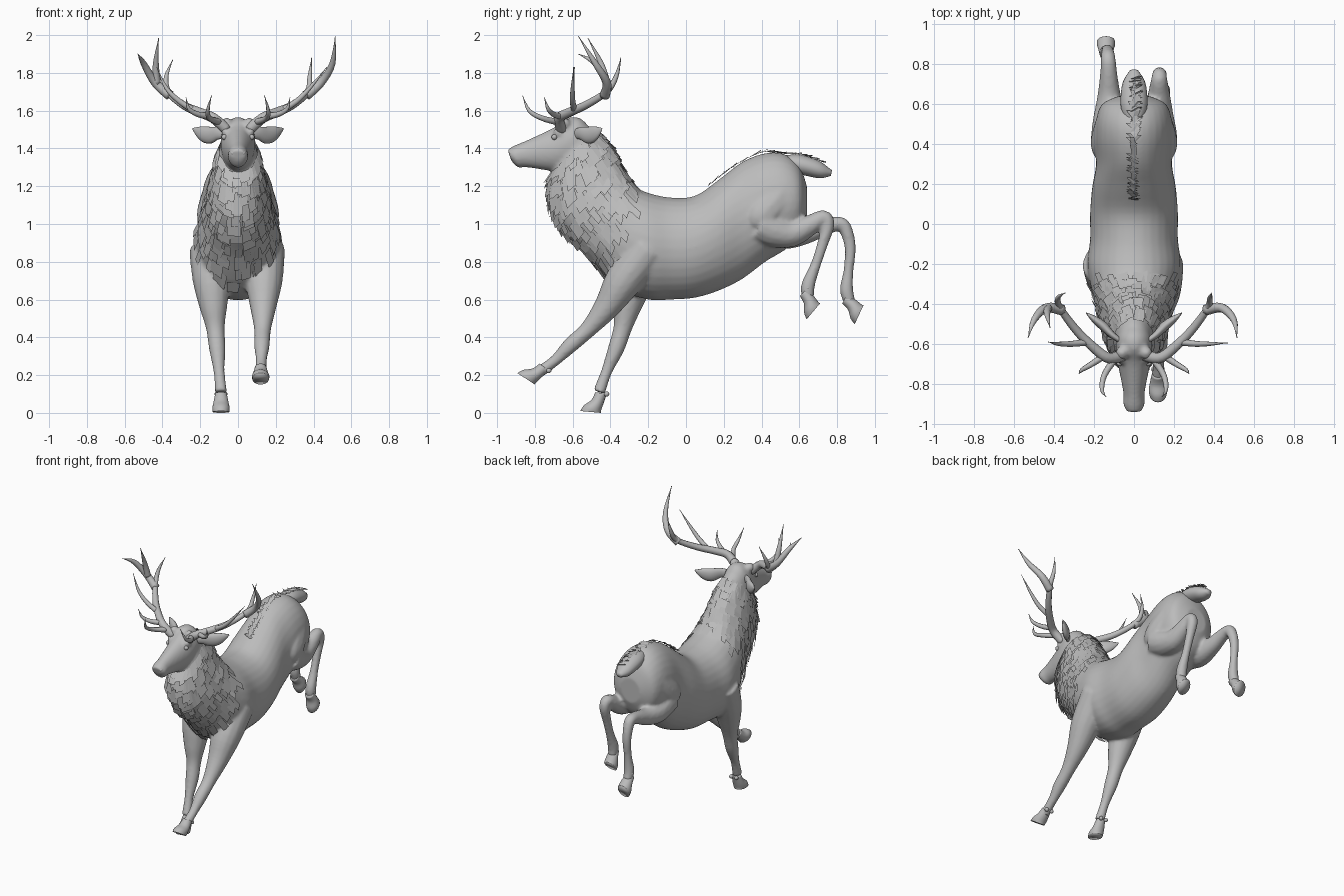
import bpy, bmesh, math, random
from mathutils import Vector

random.seed(4)
cube = bpy.data.objects.get("Cube")
if cube:
    bpy.data.objects.remove(cube, do_unlink=True)

grey = bpy.data.materials.new("plain grey")
grey.use_nodes = True
grey.diffuse_color = (0.5, 0.5, 0.5, 1)
grey.node_tree.nodes["Principled BSDF"].inputs["Base Color"].default_value = grey.diffuse_color


def spline(rows, t):
    """Catmull-Rom value at t through rows of equal length."""
    last = len(rows) - 1
    i = min(int(t), last - 1)
    f = t - i
    a, b, c, d = (rows[min(max(i + k, 0), last)] for k in (-1, 0, 1, 2))
    return [q + f * (r - p + f * (2 * p - 5 * q + 4 * r - s + f * (3 * (q - r) + s - p))) / 2
            for p, q, r, s in zip(a, b, c, d)]


def skin(bm, rings):
    """Close a series of equal rings into a solid."""
    loops = [[bm.verts.new(point) for point in ring] for ring in rings]
    count = len(loops[0])
    for low, high in zip(loops, loops[1:]):
        for i in range(count):
            after = (i + 1) % count
            bm.faces.new((low[i], low[after], high[after], high[i]))
    bm.faces.new(loops[0][::-1])
    bm.faces.new(loops[-1])


def section_point(rows, t, angle, x=0):
    """Point on a trunk given by top line, bottom line and half width."""
    top_y, top_z, low_y, low_z, width = spline(rows, t)
    s = math.sin(angle)
    return Vector((x + width * math.cos(angle),
                   (top_y + low_y + s * (top_y - low_y)) / 2,
                   (top_z + low_z + s * (top_z - low_z)) / 2))


def trunk(bm, rows, x=0, sides=32, steps=4):
    skin(bm, [[section_point(rows, k / steps, math.tau * i / sides, x) for i in range(sides)]
              for k in range((len(rows) - 1) * steps + 1)])


def limb(bm, rows, flip=1, aspect=1, sides=14, steps=4):
    """Tapered tube through (x, y, z, radius) rows."""
    samples = [spline(rows, k / steps) for k in range((len(rows) - 1) * steps + 1)]
    centres = [Vector((x * flip, y, z)) for x, y, z, radius in samples]
    rings, side = [], Vector((1, 0, 0))
    for i, centre in enumerate(centres):
        along = (centres[min(i + 1, len(centres) - 1)] - centres[max(i - 1, 0)]).normalized()
        if aspect != 1:
            side = along.cross(Vector((0, 0, 1)))
        side = (side - along * side.dot(along)).normalized()
        up = along.cross(side)
        radius = max(samples[i][3], 0.002)
        rings.append([centre + radius * (aspect * math.cos(a) * side + math.sin(a) * up)
                      for a in (math.tau * k / sides for k in range(sides))])
    skin(bm, rings)


def leg(bm, x_start, x_end, rows):
    """Limb through (y, z, radius) rows whose x drifts evenly from hip to foot."""
    last = len(rows) - 1
    limb(bm, [(x_start + (x_end - x_start) * i / last, *row) for i, row in enumerate(rows)])


def tine(bm, base, points, flip):
    """Antler branch that narrows steadily to a point."""
    last = len(points) - 1
    limb(bm, [(*point, base * math.sqrt(1 - i / last)) for i, point in enumerate(points)], flip, sides=10)


def hoof(bm, x, heel_y, heel_z, pitch):
    """Wedge from pastern to flat sole, with dewclaws, turned about its heel."""
    def place(forward, up):
        return (heel_y - forward * math.cos(pitch) + up * math.sin(pitch),
                heel_z + forward * math.sin(pitch) + up * math.cos(pitch))
    profile = [(.03, .11, -.03, .1, .03), (.05, .07, -.01, .04, .04),
               (.09, .04, 0, .01, .046), (.11, .01, 0, 0, .044)]
    trunk(bm, [(*place(a, b), *place(c, d), width) for a, b, c, d, width in profile], x)
    for side in (-1, 1):
        ball(bm, (x + side * .02, *place(-.03, .1)), .014)


def ball(bm, centre, radius):
    for v in bmesh.ops.create_uvsphere(bm, u_segments=16, v_segments=10, radius=radius)["verts"]:
        v.co += Vector(centre)


def card(bm, root, across, down, out, width, length, lift):
    """One flat tuft of fur, raised at its free end."""
    across = across * width / 2
    end = root + down * length + out * lift
    corners = (root - across, root + across, end + across * random.uniform(0.6, 1.1), end - across)
    bm.faces.new([bm.verts.new(corner) for corner in corners])


def finish(name, bm, solid=True):
    """Make the object; solid parts are smooth, fur stays flat."""
    if solid:
        bmesh.ops.recalc_face_normals(bm, faces=bm.faces)
    mesh = bpy.data.meshes.new(name)
    bm.to_mesh(mesh)
    bm.free()
    mesh.materials.append(grey)
    mesh.polygons.foreach_set("use_smooth", [solid] * len(mesh.polygons))
    obj = bpy.data.objects.new(name, mesh)
    bpy.context.collection.objects.link(obj)
    return obj


# Barrel: y, top z, bottom z, half width
barrel = [(.64, 1.2, 1.02, .08), (.6, 1.31, .93, .16), (.52, 1.37, .86, .19), (.42, 1.375, .8, .195),
          (.3, 1.33, .71, .19), (.18, 1.24, .65, .21), (.05, 1.15, .61, .22), (-.08, 1.14, .6, .22),
          (-.2, 1.165, .6, .235)]
# Neck and head: top y, top z, bottom y, bottom z, half width
neck = [(-.27, 1.2, -.36, .66, .215), (-.32, 1.26, -.52, .83, .18), (-.36, 1.33, -.65, .96, .155),
        (-.4, 1.4, -.72, 1.1, .13), (-.45, 1.46, -.72, 1.24, .107), (-.5, 1.51, -.68, 1.32, .09)]
head = [(-.5, 1.5, -.52, 1.38, .06), (-.56, 1.56, -.6, 1.31, .09), (-.63, 1.56, -.66, 1.28, .09),
        (-.7, 1.51, -.71, 1.28, .08), (-.85, 1.44, -.84, 1.3, .053), (-.91, 1.415, -.89, 1.3, .054),
        (-.945, 1.395, -.925, 1.335, .038)]
torso = [(y, top, y, low, width) for y, top, low, width in barrel] + neck

body = bmesh.new()
trunk(body, torso)
trunk(body, head)

# Legs: left front, right front, left hind, right hind
leg(body, .14, .12, [(-.2, .87, .11), (-.33, .7, .1), (-.42, .56, .07), (-.52, .44, .045),
                     (-.61, .36, .042), (-.69, .28, .03), (-.77, .22, .032)])
leg(body, -.15, -.09, [(-.2, .87, .11), (-.27, .7, .1), (-.31, .56, .074), (-.335, .45, .05),
                       (-.37, .34, .044), (-.42, .22, .03), (-.46, .11, .033)])
leg(body, .12, .135, [(.4, 1, .1), (.47, .965, .092), (.56, .95, .073), (.65, .99, .056), (.73, 1.035, .04),
                      (.75, .99, .036), (.725, .9, .03), (.685, .78, .028), (.645, .67, .037), (.65, .6, .03)])
leg(body, -.12, -.14, [(.4, 1, .1), (.52, .95, .085), (.64, .955, .06), (.75, .99, .044), (.82, 1, .038),
                       (.85, .96, .035), (.87, .87, .03), (.86, .75, .027), (.85, .65, .036), (.87, .58, .03)])
for side in (-1, 1):
    limb(body, [(.08, .53, 1.22, .09), (.09, .48, 1.13, .11), (.11, .4, 1.04, .11), (.11, .4, 1, .09)], side)
    # Brow ridges and antler pedicles
    ball(body, (side * .064, -.675, 1.485), .027)
    ball(body, (side * .06, -.645, 1.53), .033)

# Hooves
hooves = bmesh.new()
hoof(hooves, .12, -.8, .15, math.radians(28))
hoof(hooves, -.09, -.45, 0, 0)
hoof(hooves, .135, .71, .58, math.radians(-55))
hoof(hooves, -.14, .94, .57, math.radians(-70))
finish("hooves", hooves)

# Fuse the body into one smooth skin
deer = finish("body", body)
fuse = deer.modifiers.new("fuse", 'REMESH')
fuse.mode = 'VOXEL'
fuse.voxel_size = .01
fuse.use_smooth_shade = True
relax = deer.modifiers.new("relax", 'SMOOTH')
relax.factor = .5
relax.iterations = 8

# Tail
tail = bmesh.new()
limb(tail, [(0, .5, 1.33, .03), (0, .58, 1.32, .05), (0, .66, 1.3, .05), (0, .72, 1.28, .04),
            (0, .77, 1.27, .015)], aspect=1.3)
finish("tail", tail)

# Antlers: each side has its own tips, and the right crown forks once more
beam = [(.06, -.66, 1.5), (.13, -.67, 1.56), (.2, -.62, 1.59), (.29, -.53, 1.63), (.37, -.42, 1.7), (.38, -.37, 1.78)]
crown = [(.36, -.43, 1.68), (.44, -.42, 1.75), (.5, -.48, 1.85)]
fork = [(.43, -.42, 1.74), (.435, -.45, 1.85), (.42, -.52, 1.985)]
middle = [(.23, -.59, 1.6), (.31, -.6, 1.65), (.38, -.6, 1.72)]
brow = [(.1, -.68, 1.54), (.15, -.76, 1.56), (.16, -.83, 1.6), (.14, -.865, 1.68)]
second = [(.15, -.66, 1.57), (.21, -.7, 1.58), (.26, -.73, 1.61), (.275, -.75, 1.67)]
left_tips = (.39, -.345, 1.88), (.515, -.57, 1.995), (.47, -.595, 1.83)
right_tips = (.345, -.345, 1.87), (.53, -.57, 1.9), (.43, -.59, 1.83)

for side, word, tips in ((1, "left", left_tips), (-1, "right", right_tips)):
    antler = bmesh.new()
    for stem, tip, base in zip((beam, crown, middle), tips, (.03, .028, .018)):
        tine(antler, base, stem + [tip], side)
    for spike in (brow, second):
        tine(antler, .018, spike, side)
    if side < 0:
        tine(antler, .022, fork, side)
    finish(word + "_antler", antler)

    # Ears, eyes, nostrils
    ear = bmesh.new()
    limb(ear, [(.06, -.59, 1.475, .024), (.11, -.555, 1.48, .034), (.155, -.51, 1.47, .046),
               (.2, -.475, 1.485, .034), (.24, -.445, 1.505, .004)], side, aspect=.5)
    finish(word + "_ear", ear)
    eye = bmesh.new()
    ball(eye, (side * .072, -.697, 1.46), .015)
    finish(word + "_eye", eye)
    nostril = bmesh.new()
    ball(nostril, (side * .028, -.925, 1.376), .012)
    finish(word + "_nostril", nostril)

# Mane of overlapping flat tufts around the neck
mane = bmesh.new()
around, bands = 22, 13
for band in range(bands):
    for k in range(around):
        t = 9.4 + 4.4 * band / bands + random.uniform(-.2, .2)
        angle = math.tau * (k + random.uniform(0, .8)) / around
        root = section_point(torso, t, angle)
        across = (section_point(torso, t, angle + .05) - root).normalized()
        down = (section_point(torso, t - .1, angle) - root).normalized()
        out = across.cross(down).normalized()
        out *= 1 if out.dot(root - section_point(torso, t, angle + math.pi)) > 0 else -1
        card(mane, root + out * .005, across, down, out, random.uniform(.035, .08),
             random.uniform(.05, .1), random.uniform(.002, .013))
finish("mane", mane, solid=False)

# Crest of fur along the rump and tail
crest = bmesh.new()
ridge = [(.12, 1.2), (.25, 1.3), (.4, 1.375), (.52, 1.37), (.62, 1.36), (.73, 1.325)]
tufts = 60
for k in range(tufts):
    t = (len(ridge) - 1) * k / tufts
    here, ahead = (Vector((0, *spline(ridge, u))) for u in (t, t + .05))
    here.x = .015 - .03 * k / tufts + random.uniform(-.01, .01)
    card(crest, here + Vector((0, 0, .004)), Vector((1, 0, random.uniform(-.4, .4))),
         (ahead - here).normalized(), Vector((0, 0, 1)), .024, .05, random.uniform(0, .01))
finish("rump_crest", crest, solid=False)
